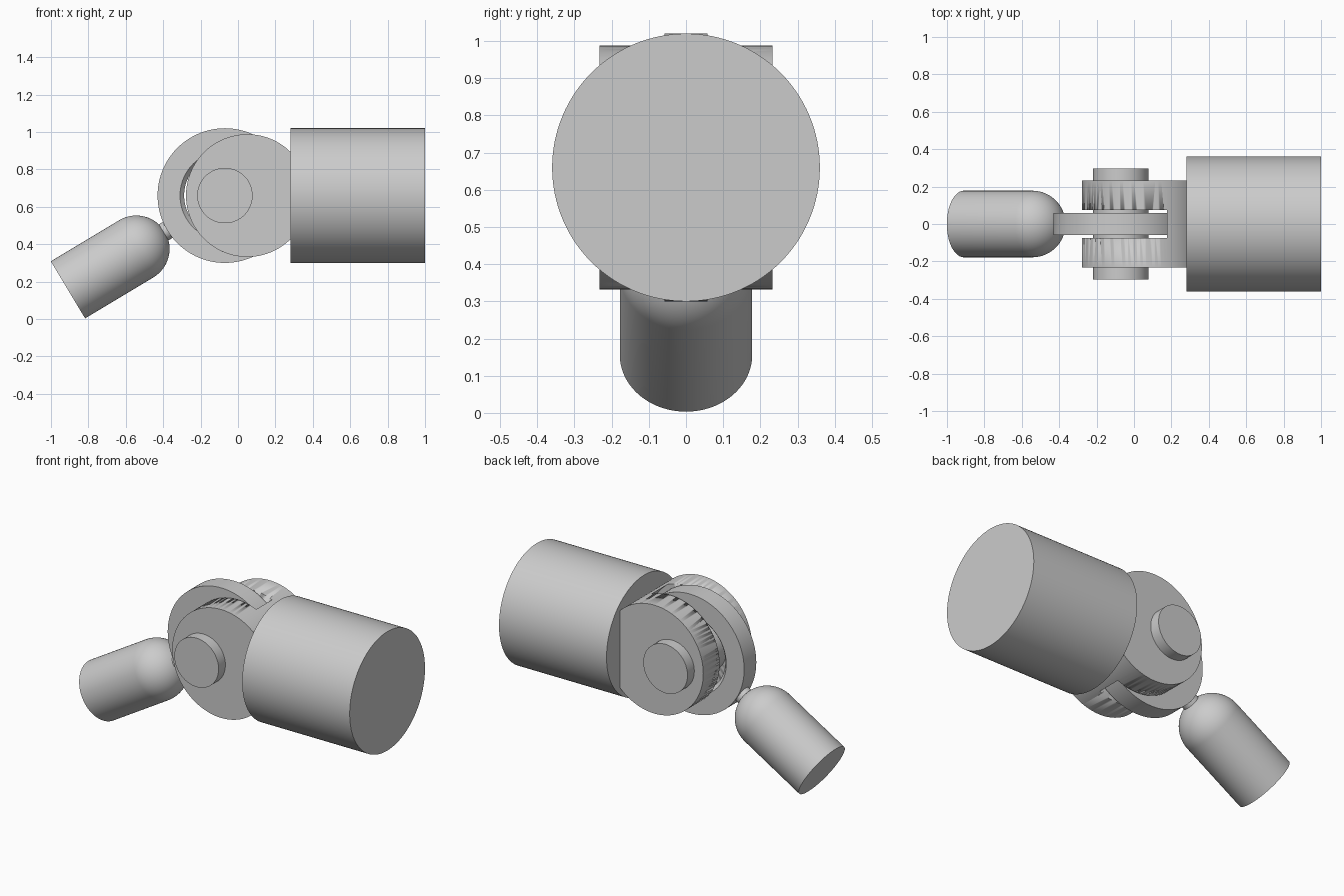
import bpy
import bmesh
import math
from mathutils import Vector

cube = bpy.data.objects.get("Cube")
if cube:
    bpy.data.objects.remove(cube)

grey = bpy.data.materials.new("plain_grey")
grey.use_nodes = True
grey.diffuse_color = (0.6, 0.6, 0.6, 1)
grey.node_tree.nodes["Principled BSDF"].inputs["Base Color"].default_value = (0.6, 0.6, 0.6, 1)

AXIS_Z = 0.66
PIN = Vector((-0.07, 0, AXIS_Z))


def lathe(name, profile, origin, axis, steps=128, closed=False):
    """Revolve (radius, distance) points about an axis through origin."""
    bm = bmesh.new()
    verts = [bm.verts.new((r, 0, d)) for r, d in profile]
    pairs = list(zip(verts, verts[1:]))
    if closed:
        pairs.append((verts[-1], verts[0]))
    edges = [bm.edges.new(p) for p in pairs]
    bmesh.ops.spin(bm, geom=verts + edges, cent=(0, 0, 0), axis=(0, 0, 1),
                   angle=math.tau, steps=steps)
    bmesh.ops.remove_doubles(bm, verts=bm.verts, dist=1e-5)
    bmesh.ops.recalc_face_normals(bm, faces=bm.faces)
    mesh = bpy.data.meshes.new(name)
    bm.to_mesh(mesh)
    bm.free()
    mesh.materials.append(grey)
    obj = bpy.data.objects.new(name, mesh)
    bpy.context.collection.objects.link(obj)
    obj.location = origin
    obj.rotation_euler = Vector(axis).to_track_quat('Z', 'Y').to_euler()
    bpy.ops.object.select_all(action='DESELECT')
    obj.select_set(True)
    bpy.context.view_layer.objects.active = obj
    bpy.ops.object.shade_smooth_by_angle(angle=math.radians(30))
    return obj


def rod(name, radius, start, end, origin, axis):
    return lathe(name, [(0, start), (radius, start), (radius, end), (0, end)], origin, axis)


X, Y = (1, 0, 0), (0, 1, 0)

# Large housing
rod("main_cylinder", 0.36, 0.28, 1.0, (0, 0, AXIS_Z), X)

# Fork: a thick disc with a round slot cut around the pin
fork = rod("fork", 0.328, -0.232, 0.232, (0.05, 0, AXIS_Z), Y)
cutter = rod("slot_cutter", 0.39, -0.075, 0.075, PIN, Y)
cutter.hide_render = True
cutter.hide_set(True)
cutter.display_type = 'WIRE'
cut = fork.modifiers.new("slot", 'BOOLEAN')
cut.operation = 'DIFFERENCE'
cut.solver = 'EXACT'
cut.object = cutter
bpy.context.view_layer.objects.active = fork
bpy.ops.object.modifier_apply(modifier=cut.name)
bpy.data.objects.remove(cutter)

# Hinge pin
rod("hinge_pin", 0.148, -0.297, 0.297, PIN, Y)

# Tongue ring with a countersunk bore
lathe("tongue_ring", [(0.36, -0.058), (0.36, 0.058), (0.24, 0.058), (0.218, 0.035),
                      (0.218, -0.035), (0.24, -0.058)], PIN, Y, closed=True)

# Small round-nosed rod pointing at the pin
base = Vector((-0.909, 0, 0.156))
aim = (PIN - base).normalized()
R, LENGTH = 0.178, 0.426
nose = [(R * math.cos(a), LENGTH + R * math.sin(a))
        for a in (math.pi / 2 * i / 24 for i in range(25))]
nose[-1] = (0, LENGTH + R)
lathe("round_nosed_rod", [(0, 0), (R, 0)] + nose, base, aim)

# Neck joining the nose to the tongue
rod("neck", 0.05, LENGTH + 0.1, LENGTH + 0.24, base, aim)
